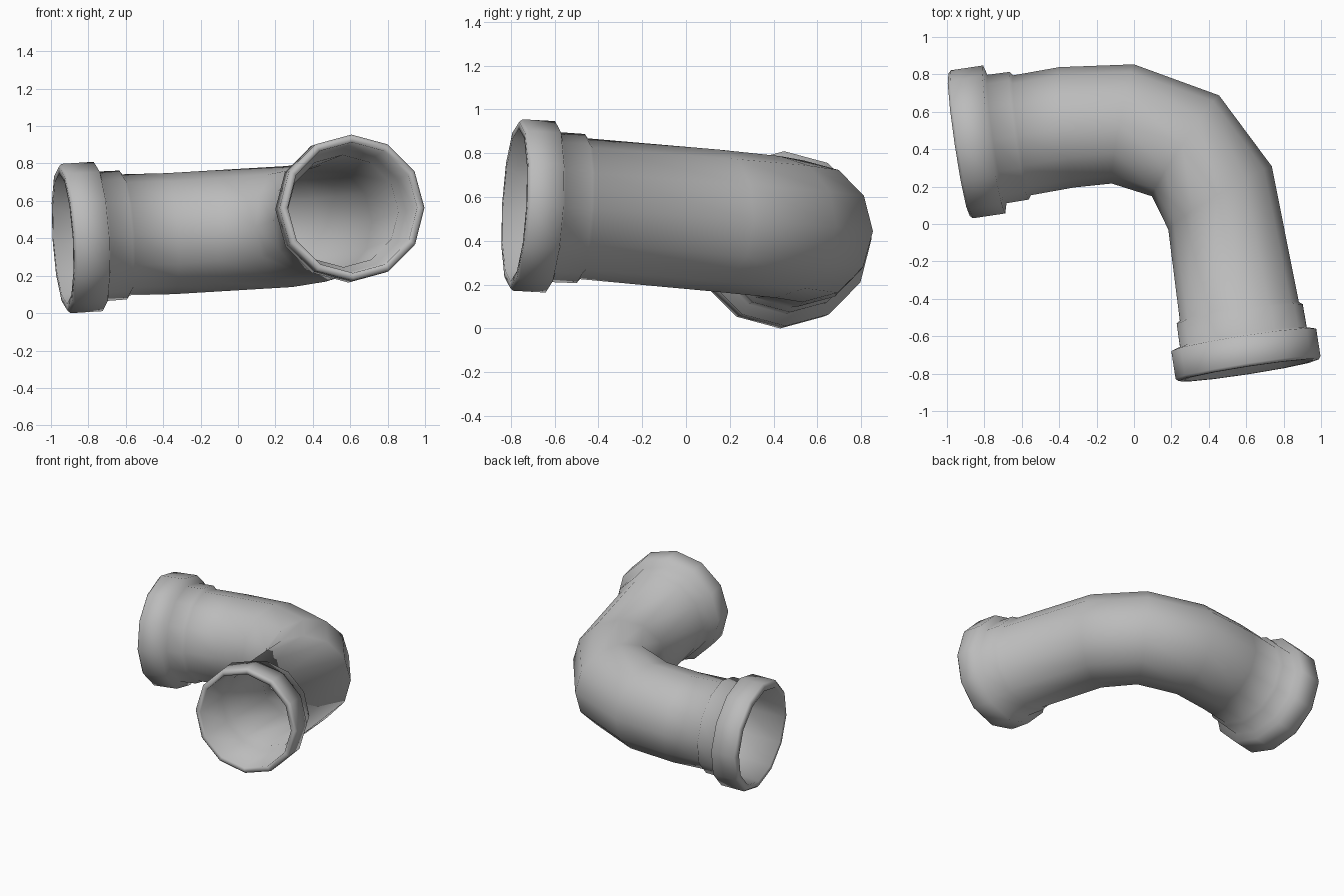
import bpy, bmesh, math
from mathutils import Vector

cube = bpy.data.objects.get("Cube")
if cube:
    bpy.data.objects.remove(cube, do_unlink=True)

SIDES = 12

grey = bpy.data.materials.new("pipe_grey")
grey.use_nodes = True
colour = (0.5, 0.5, 0.5, 1)
grey.diffuse_color = colour
grey.node_tree.nodes["Principled BSDF"].inputs["Base Color"].default_value = colour


def heading(yaw, pitch):
    y, p = math.radians(yaw), math.radians(pitch)
    return Vector((math.cos(p) * math.cos(y), math.cos(p) * math.sin(y), math.sin(p)))


def socket(mouth, direction, profile):
    """Rings of a socket end; profile = (depth from the mouth, radius)."""
    return [(mouth + direction * depth, direction, radius) for depth, radius in profile]


# Outer profiles: collar, shoulder, stepped band, then the pipe
left_profile = [(0, 0.385), (0.015, 0.4), (0.19, 0.4), (0.205, 0.347), (0.325, 0.345), (0.34, 0.324)]
right_profile = [(0, 0.38), (0.015, 0.392), (0.165, 0.392), (0.18, 0.343), (0.305, 0.341), (0.32, 0.322)]
# Inner profile: wide socket, then the bore
bore_profile = [(0, 0.35), (0.3, 0.335), (0.33, 0.3)]

left_mouth, left_in = Vector((-0.935, 0.424, 0.398)), heading(8.5, 3.5)
right_mouth, right_in = Vector((0.612, -0.782, 0.564)), heading(98.8, -3.2)

# Bend: centre, direction of travel
bend = [(Vector(c), heading(yaw, 3.5)) for c, yaw in (
    ((-0.36, 0.517, 0.425), 7), ((-0.06, 0.535, 0.443), -10.5),
    ((0.275, 0.418, 0.463), -33.7), ((0.46, 0.14, 0.492), -58.7))]


def run(left, right, radius):
    """All rings from the left mouth round the bend to the right mouth."""
    rings = socket(left_mouth, left_in, left)
    rings += [(c, d, radius) for c, d in bend]
    rings += [(c, -d, r) for c, d, r in reversed(socket(right_mouth, right_in, right))]
    return rings


outer = run(left_profile, right_profile, 0.324)
inner = run(bore_profile, bore_profile, 0.3)

# Sweep the outer skin, return along the bore, and close the loop
bm = bmesh.new()
loops = []
for centre, along, radius in outer + inner[::-1]:
    up = (Vector((0, 0, 1)) - along * along.z).normalized()
    side = along.cross(up)
    angles = [math.tau * i / SIDES for i in range(SIDES)]
    loops.append([bm.verts.new(centre + radius * (up * math.cos(a) + side * math.sin(a))) for a in angles])
for a, b in zip(loops, loops[1:] + loops[:1]):
    for i in range(SIDES):
        j = (i + 1) % SIDES
        bm.faces.new((a[i], a[j], b[j], b[i])).smooth = True
bmesh.ops.recalc_face_normals(bm, faces=bm.faces)

mesh = bpy.data.meshes.new("pipe_elbow")
bm.to_mesh(mesh)
bm.free()
mesh.materials.append(grey)
pipe = bpy.data.objects.new("pipe_elbow", mesh)
bpy.context.collection.objects.link(pipe)
